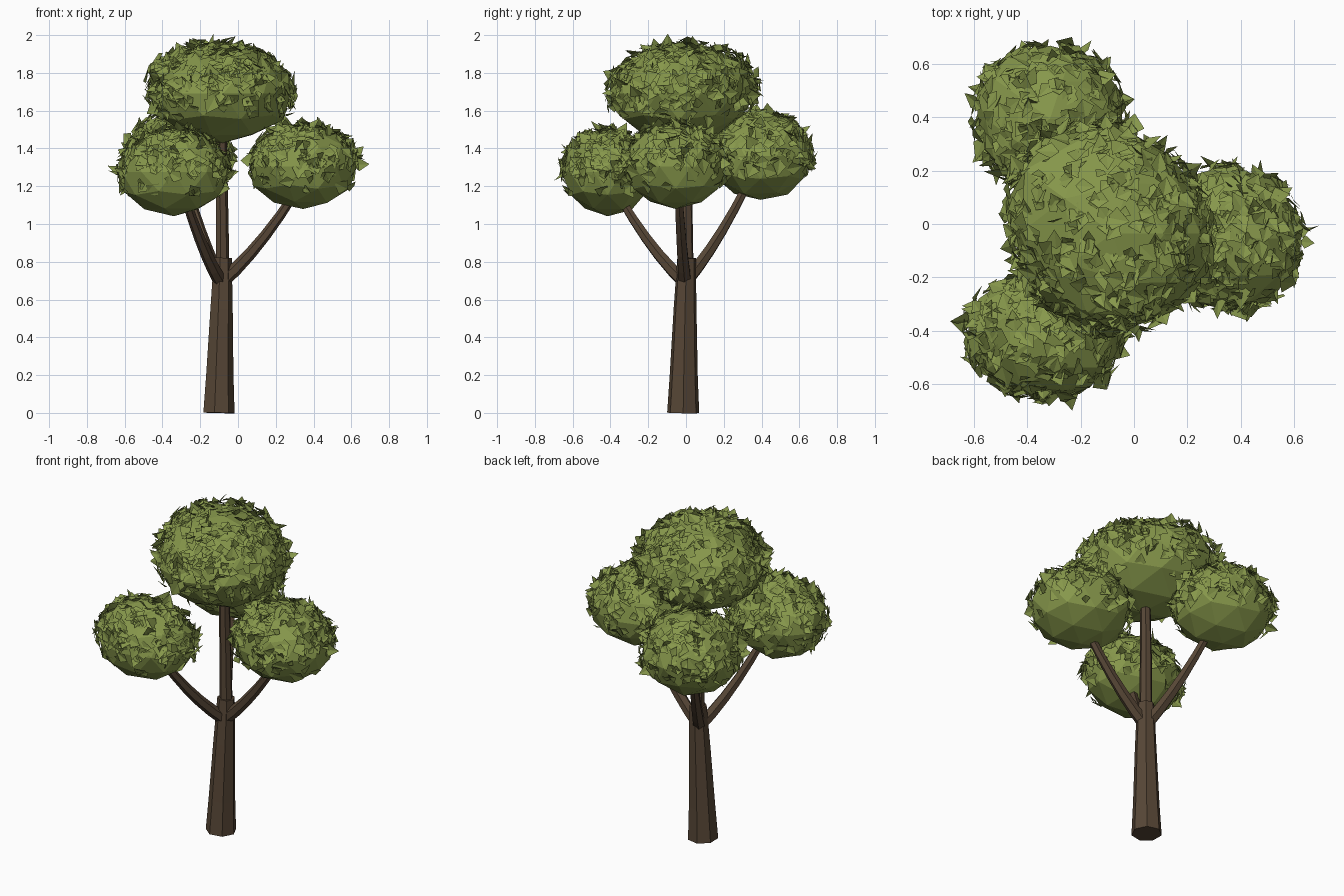
import bpy, bmesh, math, random
from mathutils import Vector, Matrix, noise

random.seed(7)
if "Cube" in bpy.data.objects:
    bpy.data.objects.remove(bpy.data.objects["Cube"])


def material(name, color):
    m = bpy.data.materials.new(name)
    m.use_nodes = True
    m.diffuse_color = color
    m.node_tree.nodes["Principled BSDF"].inputs["Base Color"].default_value = color
    return m


bark = material("brown bark", (0.095, 0.062, 0.037, 1))
green = material("olive green leaves", (0.24, 0.31, 0.07, 1))


def finish(name, bm, mat):
    mesh = bpy.data.meshes.new(name)
    bm.to_mesh(mesh)
    bm.free()
    mesh.materials.append(mat)
    obj = bpy.data.objects.new(name, mesh)
    bpy.context.collection.objects.link(obj)


def tube(name, path, radii, sides):
    """Faceted tapering tube along a path."""
    bm = bmesh.new()
    pts = [Vector(p) for p in path]
    rings = []
    for i, (p, r) in enumerate(zip(pts, radii)):
        along = pts[min(i + 1, len(pts) - 1)] - pts[max(i - 1, 0)]
        turn = Vector((0, 0, 1)).rotation_difference(along)
        rings.append([bm.verts.new(p + turn @ Vector((r * math.cos(a), r * math.sin(a), 0)))
                      for a in (math.tau * k / sides for k in range(sides))])
    for low, high in zip(rings, rings[1:]):
        for k in range(sides):
            n = (k + 1) % sides
            bm.faces.new((low[k], low[n], high[n], high[k]))
    bm.faces.new(rings[0][::-1])
    bm.faces.new(rings[-1])
    finish(name, bm, bark)


def add_leaf(bm, place, normal, size):
    """Pointed leaf folded along its middle, tilted away from the surface."""
    spin = Matrix.Rotation(random.uniform(0, math.tau), 3, "Z")
    tilt = Matrix.Rotation(random.gauss(0.3, 0.5), 3, "X")
    turn = normal.to_track_quat("Z", "Y").to_matrix() @ spin @ tilt
    w = random.uniform(0.4, 0.55)
    outline = ((0, -0.4, 0), (w, 0, 0.1), (0, 0.75, 0), (-w, 0, 0.1))
    a, b, c, d = [bm.verts.new(place + turn @ (Vector(p) * size)) for p in outline]
    bm.faces.new((a, b, c))
    bm.faces.new((a, c, d))


def clump(name, center, radii, leaves, bulge=Vector((0, 0, 0))):
    """Faceted ball of foliage with leaves over its sides and top."""
    center, radii = Vector(center), Vector(radii)

    def surface(d):
        swell = 1 + 0.05 * noise.noise(d * 1.5 + center * 5) + max(0, d.dot(bulge)) ** 3
        return d * radii * swell

    bm = bmesh.new()
    bmesh.ops.create_icosphere(bm, subdivisions=2, radius=1)
    for v in bm.verts:
        v.co = center + surface(v.co.normalized())
    finish(name + "_core", bm, green)

    bm = bmesh.new()
    count = 0
    while count < leaves:
        d = Vector([random.gauss(0, 1) for _ in range(3)]).normalized()
        if d.z < random.uniform(-0.6, 0.1):
            continue
        normal = Vector([d[i] / radii[i] for i in range(3)]).normalized()
        place = center + surface(d) * random.uniform(0.95, 1.03)
        add_leaf(bm, place, normal, random.uniform(0.045, 0.085))
        count += 1
    finish(name + "_leaves", bm, green)


# Trunk: flared base, then a thinner stem into the crown
tube("trunk", [(-0.105, -0.015, 0), (-0.1, -0.012, 0.2), (-0.09, -0.005, 0.55), (-0.083, 0.003, 0.82)],
     [0.087, 0.076, 0.062, 0.05], 7)
tube("upper_stem", [(-0.083, 0.003, 0.75), (-0.087, 0, 1.15), (-0.09, -0.01, 1.6)],
     [0.038, 0.034, 0.028], 7)

# Three branches curving out to the lower clumps
ends = {"left": (0.30, -0.04, 1.16), "front": (-0.28, -0.35, 1.14), "back": (-0.27, 0.32, 1.20)}
for side, end in ends.items():
    start, end = Vector((-0.09, -0.005, 0.69)), Vector(end)
    path = []
    for k in range(6):
        t = k / 5
        p = start.lerp(end, t)
        p.z -= 0.14 * t * (1 - t)
        path.append(p)
    tube(side + "_branch", path, [0.038 - 0.003 * k for k in range(6)], 6)

# Foliage
clump("left_foliage", (0.345, -0.055, 1.305), (0.295, 0.275, 0.225), 330)
clump("front_foliage", (-0.34, -0.415, 1.275), (0.295, 0.245, 0.23), 330)
clump("back_foliage", (-0.315, 0.395, 1.36), (0.285, 0.28, 0.235), 330)
clump("top_foliage", (-0.08, -0.035, 1.69), (0.37, 0.37, 0.26), 560, Vector((-0.4, 0.4, 0.25)))
